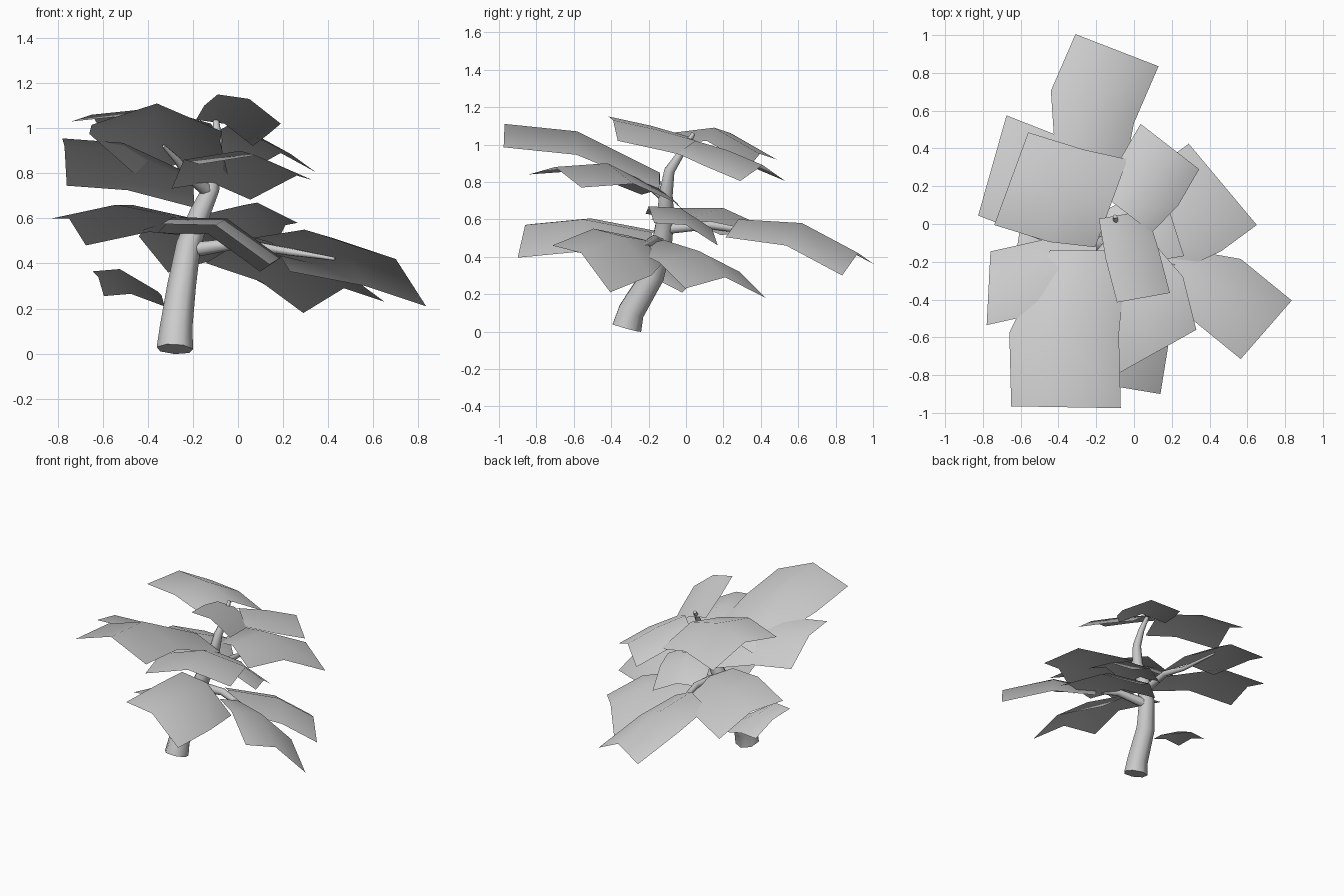
import bpy
import bmesh
from math import radians
from mathutils import Vector, Matrix

default_cube = bpy.data.objects.get("Cube")
if default_cube:
    bpy.data.objects.remove(default_cube, do_unlink=True)


def make_material(name, colour):
    material = bpy.data.materials.new(name)
    material.use_nodes = True
    material.diffuse_color = colour
    shader = next(n for n in material.node_tree.nodes if n.type == "BSDF_PRINCIPLED")
    shader.inputs["Base Color"].default_value = colour
    return material


grey = make_material("light_grey", (0.6, 0.6, 0.6, 1))


def finish(name, bm):
    """Turn a bmesh into a smooth-shaded object."""
    for face in bm.faces:
        face.smooth = True
    mesh = bpy.data.meshes.new(name)
    bm.to_mesh(mesh)
    bm.free()
    mesh.materials.append(grey)
    obj = bpy.data.objects.new(name, mesh)
    bpy.context.collection.objects.link(obj)
    return obj


def limb(name, start_radius, end_radius, *path, sides=7):
    """Tapered tube whose rings follow a path, capped at both ends."""
    points = [Vector(p) for p in path]
    last = len(points) - 1
    bm = bmesh.new()
    rings = []
    for i, point in enumerate(points):
        heading = points[min(i + 1, last)] - points[max(i - 1, 0)]
        turn = Vector((0, 0, 1)).rotation_difference(heading).to_matrix().to_4x4()
        radius = start_radius + (end_radius - start_radius) * i / last
        ring = bmesh.ops.create_circle(
            bm, segments=sides, radius=radius, matrix=Matrix.Translation(point) @ turn
        )
        rings.append(ring["verts"])
    for lower, upper in zip(rings, rings[1:]):
        for k in range(sides):
            n = (k + 1) % sides
            bm.faces.new((lower[k], lower[n], upper[n], upper[k]))
    bm.faces.new(rings[0])
    bm.faces.new(rings[-1])
    bmesh.ops.recalc_face_normals(bm, faces=bm.faces)
    obj = finish(name, bm)
    bpy.context.view_layer.objects.active = obj
    obj.select_set(True)
    bpy.ops.object.shade_smooth_by_angle(angle=radians(65))
    obj.select_set(False)


def leaf(name, root, middle, tip, side, droop, root_width=0.8):
    """Three-row sheet along a ridge, its two edges hanging below the ridge."""
    bm = bmesh.new()
    side = Vector(side)
    drop = Vector((0, 0, -droop))
    rows = []
    for centre, width in ((root, root_width), (middle, 1), (tip, 1)):
        centre = Vector(centre)
        edge = drop * width
        places = (centre - side * width + edge, centre, centre + side * width + edge)
        rows.append([bm.verts.new(p) for p in places])
    for near, far in zip(rows, rows[1:]):
        for k in range(2):
            bm.faces.new((near[k], near[k + 1], far[k + 1], far[k]))
    bm.normal_update()
    if sum(face.normal.z for face in bm.faces) < 0:
        bmesh.ops.reverse_faces(bm, faces=bm.faces)
    finish(name, bm)


# Trunk
limb("trunk", 0.083, 0.012,
     (-0.28, -0.32, 0.02), (-0.275, -0.295, 0.11), (-0.25, -0.18, 0.3),
     (-0.22, -0.13, 0.48), (-0.17, -0.11, 0.62), (-0.12, -0.11, 0.73),
     (-0.1, -0.09, 0.86), (-0.09, -0.03, 0.95), (-0.1, 0.04, 1.06))

# Branches
limb("front_upper_branch", 0.032, 0.008,
     (-0.13, -0.11, 0.72), (-0.22, -0.2, 0.79), (-0.27, -0.27, 0.86), (-0.33, -0.34, 0.92))
limb("left_lower_branch", 0.035, 0.008,
     (-0.21, -0.13, 0.46), (0, -0.17, 0.49), (0.24, -0.24, 0.45), (0.43, -0.34, 0.42))
limb("back_lower_branch", 0.03, 0.008,
     (-0.19, -0.11, 0.55), (-0.17, 0.13, 0.57), (-0.19, 0.3, 0.54), (-0.23, 0.58, 0.55))

# Crown leaves
leaf("top_leaf", (-0.06, 0.05, 1.02), (-0.01, -0.16, 1.08), (0.05, -0.39, 1.13),
     (0.14, 0.025, -0.065), 0.045, 0.9)
leaf("crown_right_leaf", (-0.12, 0.11, 1.02), (-0.36, 0.15, 1.09), (-0.65, 0.24, 1.06),
     (0.09, 0.245, -0.055), 0.085, 0.95)
leaf("crown_back_leaf", (-0.03, 0.05, 1.02), (0.08, 0.22, 0.97), (0.19, 0.41, 0.89),
     (0.155, -0.12, 0), 0.085)

# Upper leaves
leaf("upper_front_leaf", (-0.24, -0.14, 0.85), (-0.37, -0.58, 1.07), (-0.36, -0.97, 1.11),
     (0.29, -0.005, -0.015), 0.11, 0.7)
leaf("upper_left_leaf", (-0.12, -0.14, 0.76), (0.01, -0.42, 0.9), (0.08, -0.7, 0.88),
     (0.25, 0.14, -0.035), 0.075, 0.7)
leaf("upper_right_leaf", (-0.2, -0.15, 0.77), (-0.5, -0.28, 0.9), (-0.77, -0.34, 0.92),
     (0.01, 0.195, -0.105), 0.07, 0.7)

# Lower leaves
leaf("lower_front_leaf", (-0.13, -0.18, 0.53), (-0.05, -0.55, 0.6), (-0.1, -0.86, 0.57),
     (0.24, -0.04, -0.09), 0.085, 0.95)
leaf("lower_right_leaf", (-0.2, 0, 0.6), (-0.47, 0.2, 0.66), (-0.75, 0.31, 0.6),
     (0.075, 0.265, -0.06), 0.06, 0.7)
leaf("lower_inner_leaf", (-0.14, -0.08, 0.62), (0.03, -0.03, 0.66), (0.21, 0, 0.57),
     (-0.055, 0.17, -0.06), 0.05)
leaf("lower_left_front_leaf", (0.15, -0.22, 0.49), (0.43, -0.34, 0.51), (0.7, -0.56, 0.42),
     (0.135, 0.155, -0.125), 0.085, 0.6)
leaf("lower_left_back_leaf", (0, -0.12, 0.49), (0.28, 0.07, 0.43), (0.47, 0.21, 0.29),
     (0.18, -0.215, 0.025), 0.085)
leaf("lower_back_leaf", (-0.24, 0.28, 0.6), (-0.22, 0.62, 0.58), (-0.09, 0.92, 0.42),
     (0.22, -0.085, -0.03), 0.09)
leaf("small_low_leaf", (-0.34, -0.12, 0.26), (-0.5, -0.13, 0.35), (-0.62, -0.13, 0.34),
     (0.025, 0.165, -0.055), 0.03, 0.6)
